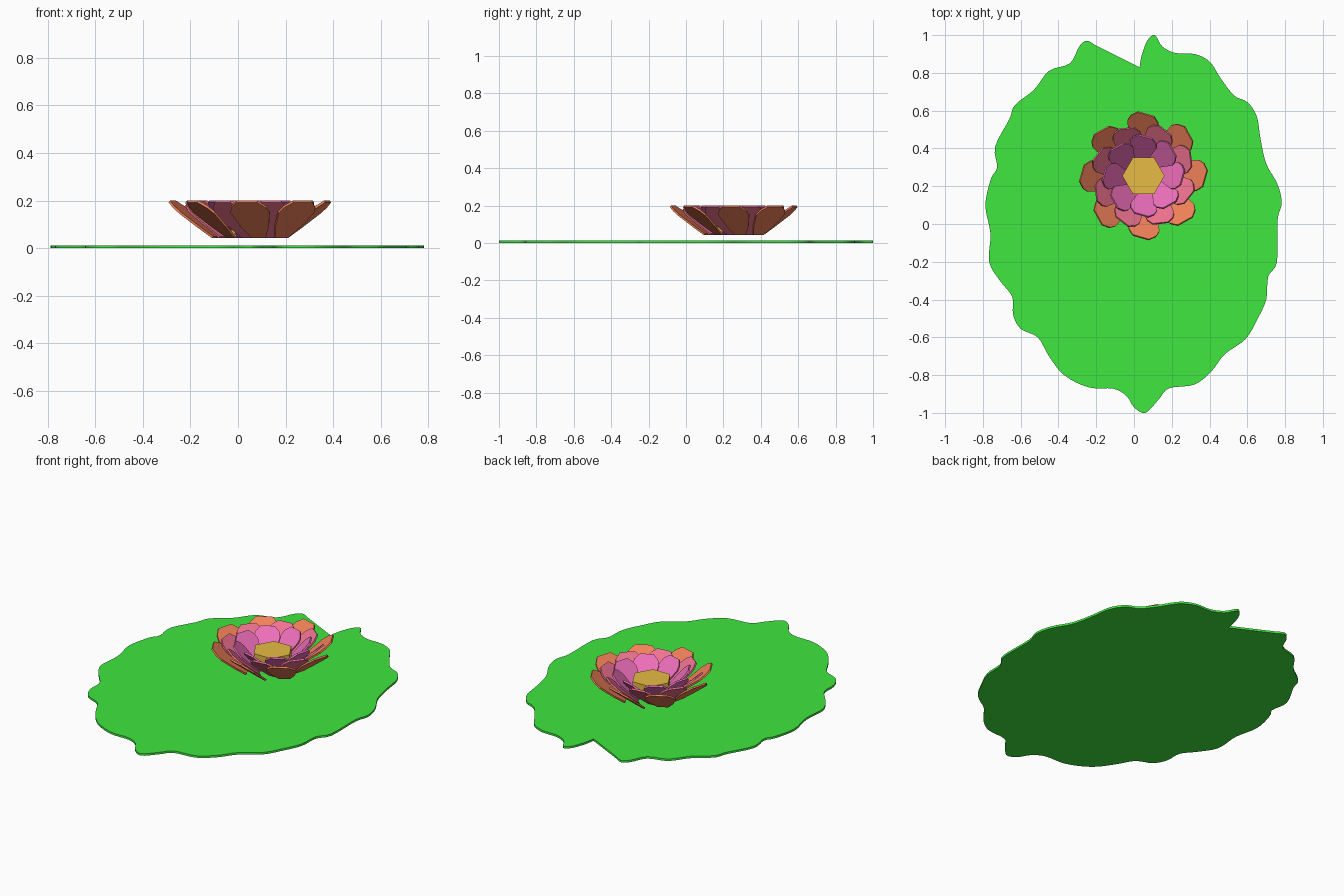
import bpy, bmesh
from math import cos, sin, pi, radians
from mathutils import Vector, Matrix

if "Cube" in bpy.data.objects:
    bpy.data.objects.remove(bpy.data.objects["Cube"])

CX, CY = 0.05, 0.255   # flower axis


def material(name, rgb):
    m = bpy.data.materials.new(name)
    m.diffuse_color = (*rgb, 1)
    m.use_nodes = True
    m.node_tree.nodes["Principled BSDF"].inputs["Base Color"].default_value = m.diffuse_color
    return m


def finish(name, bm, mat):
    bmesh.ops.recalc_face_normals(bm, faces=bm.faces)
    me = bpy.data.meshes.new(name)
    bm.to_mesh(me)
    bm.free()
    ob = bpy.data.objects.new(name, me)
    me.materials.append(mat)
    bpy.context.collection.objects.link(ob)
    return ob


def slab(bm, pts, offset):
    # closed plate: polygon extruded by an offset vector
    face = bm.faces.new([bm.verts.new(p) for p in pts])
    ext = bmesh.ops.extrude_face_region(bm, geom=[face], use_keep_orig=True)
    bmesh.ops.translate(bm, vec=offset,
                        verts=[v for v in ext['geom'] if isinstance(v, bmesh.types.BMVert)])


def smooth_path(pts, steps=4):
    # open Catmull-Rom through the points
    p = [Vector(q) for q in pts]
    p = [p[0]] + p + [p[-1]]
    out = []
    for a, b, c, d in zip(p, p[1:], p[2:], p[3:]):
        for i in range(steps):
            t = i / steps
            out.append(0.5 * (2*b + (c-a)*t + (2*a-5*b+4*c-d)*t*t + (3*b-a-3*c+d)*t**3))
    return out + [p[-1]]


# lily pad: wavy outline, clockwise from the notch
rim = [(.03, .83), (.04, .89), (.07, .97), (.11, 1), (.15, .94), (.22, .905), (.32, .9),
       (.4, .86), (.46, .77), (.53, .68), (.6, .645), (.65, .57), (.67, .45), (.7, .32),
       (.76, .21), (.782, .11), (.76, .02), (.757, -.2), (.71, -.28), (.7, -.4),
       (.65, -.51), (.59, -.61), (.48, -.69), (.41, -.78), (.32, -.85), (.185, -.87),
       (.13, -.93), (.06, -1), (0, -.97), (-.04, -.91), (-.11, -.872), (-.24, -.865),
       (-.37, -.8), (-.45, -.7), (-.51, -.6), (-.6, -.555), (-.64, -.48), (-.645, -.385),
       (-.71, -.3), (-.767, -.2), (-.76, -.05), (-.787, .1), (-.757, .24), (-.725, .3),
       (-.735, .41), (-.66, .555), (-.63, .63), (-.53, .71), (-.45, .81), (-.34, .85),
       (-.29, .94), (-.25, .97), (-.21, .95)]
bm = bmesh.new()
slab(bm, [(q.x, q.y, 0) for q in smooth_path(rim)], Vector((0, 0, .012)))
finish("lily_pad", bm, material("leaf_green", (.05, .8, .05)))

# half outline of a petal: (half width, height fraction)
half = [(.03, 0), (.06, .3), (.085, .7), (.076, .85), (.045, 1)]
outline = half + [(-w, s) for w, s in reversed(half)]


def petal_ring(name, r0, r1, width, start, mat):
    z0, z1 = .05, .2
    bm = bmesh.new()
    pivot = Vector((r0 + .75 * (r1 - r0), 0, 0))
    yaw = Matrix.Rotation(radians(-16), 3, 'Z')
    thick = Vector((z1 - z0, 0, r0 - r1)).normalized() * .01
    for k in range(8):
        turn = Matrix.Rotation(start + k * pi / 4, 3, 'Z')
        pts = []
        for w, s in outline:
            q = Vector((r0 + s * (r1 - r0), w * width, z0 + s * (z1 - z0)))
            pts.append(turn @ (pivot + yaw @ (q - pivot)) + Vector((CX, CY, 0)))
        slab(bm, pts, turn @ yaw @ thick)
    finish(name, bm, mat)


petal_ring("outer_petals", .14, .325, 1, 0, material("petal_orange_red", (.88, .22, .1)))
petal_ring("middle_petals", .1, .265, .92, pi / 8, material("petal_crimson", (.87, .17, .28)))
petal_ring("inner_petals", .065, .205, .85, 0, material("petal_pink", (.87, .16, .5)))

# six-sided flower centre
bm = bmesh.new()
slab(bm, [(CX + .112 * cos(k * pi / 3), CY + .112 * sin(k * pi / 3), .06) for k in range(6)],
     Vector((0, 0, .09)))
finish("flower_centre", bm, material("centre_orange", (.8, .5, .06)))
